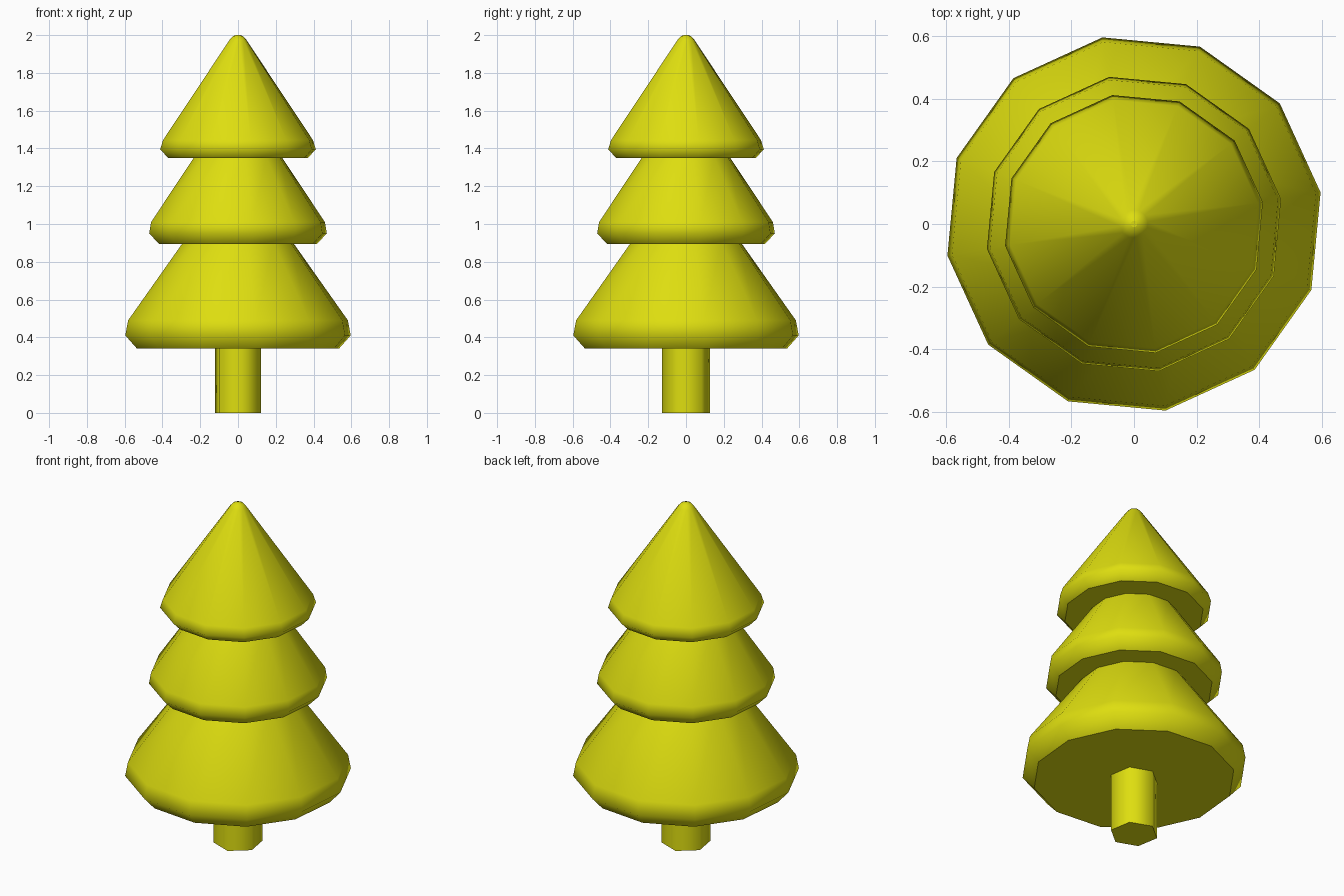
import bpy, bmesh, math

if "Cube" in bpy.data.objects:
    bpy.data.objects.remove(bpy.data.objects["Cube"])

TWIST = math.radians(9.6)

leaf = bpy.data.materials.new("yellow")
leaf.diffuse_color = (0.73, 0.73, 0.005, 1)
leaf.use_nodes = True
leaf.node_tree.nodes["Principled BSDF"].inputs["Base Color"].default_value = leaf.diffuse_color


def lathe(name, profile, sides, twist):
    """Closed solid from (radius, z) rings, smooth sides and sharp flat caps."""
    bm = bmesh.new()
    rings = []
    for r, z in profile:
        rings.append([bm.verts.new((r * math.cos(twist + 2 * math.pi * i / sides),
                                    r * math.sin(twist + 2 * math.pi * i / sides), z))
                      for i in range(sides)])
    for a, b in zip(rings, rings[1:]):
        for i in range(sides):
            j = (i + 1) % sides
            bm.faces.new((a[i], a[j], b[j], b[i])).smooth = True
    caps = [bm.faces.new(rings[0][::-1]), bm.faces.new(rings[-1])]
    for cap in caps:
        for e in cap.edges:
            e.smooth = False
    bm.normal_update()
    mesh = bpy.data.meshes.new(name)
    bm.to_mesh(mesh)
    bm.free()
    mesh.materials.append(leaf)
    obj = bpy.data.objects.new(name, mesh)
    bpy.context.collection.objects.link(obj)
    return obj


# six-sided trunk
lathe("trunk", [(0.13, 0.0), (0.13, 0.345)], 6, TWIST + math.radians(30))

# three stacked tiers of branches with rounded lower rims
lathe("lower_branches",
      [(0.542, 0.34), (0.605, 0.41), (0.59, 0.49), (0.293, 0.905)], 12, TWIST)
lathe("middle_branches",
      [(0.424, 0.895), (0.477, 0.95), (0.467, 1.01), (0.234, 1.355)], 12, TWIST)
lathe("top_branches",
      [(0.375, 1.35), (0.418, 1.395), (0.402, 1.445), (0.045, 1.975),
       (0.028, 1.994), (0.01, 2.0)], 12, TWIST)
